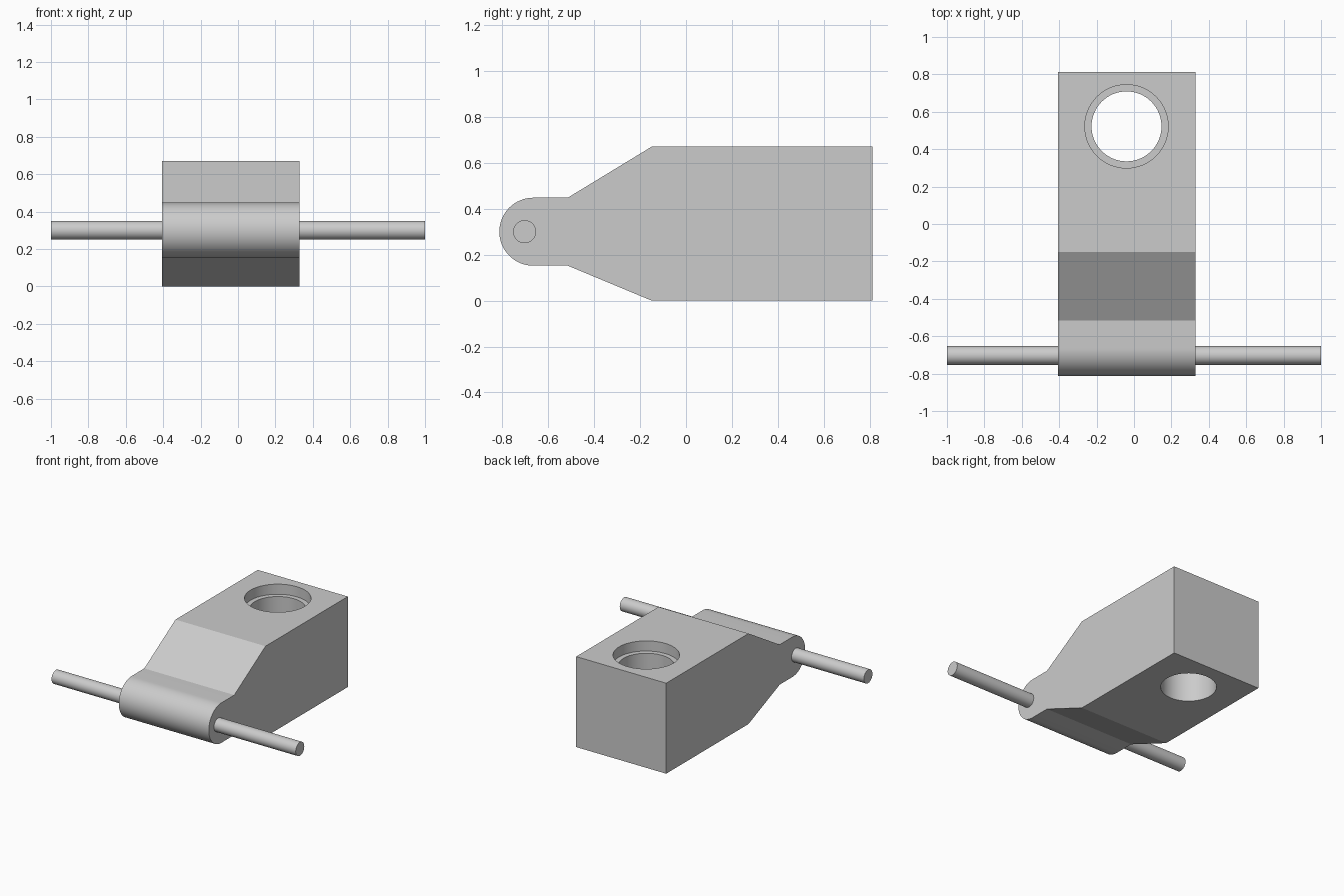
import bpy, bmesh, math
from mathutils import Matrix

cube = bpy.data.objects.get("Cube")
if cube:
    bpy.data.objects.remove(cube)

LEFT, RIGHT = 0.33, -0.407      # side faces of the block
TOP, BACK = 0.67, 0.813
AXIS_Z, NOSE_R = 0.30, 0.148
NOSE_Y = -BACK + NOSE_R
HOLE = (-0.04, 0.522)

grey = bpy.data.materials.new("plain grey")
grey.use_nodes = True
colour = (0.6, 0.6, 0.6, 1)
grey.diffuse_color = colour
grey.node_tree.nodes["Principled BSDF"].inputs["Base Color"].default_value = colour


def add_object(name, bm):
    bmesh.ops.recalc_face_normals(bm, faces=bm.faces)
    mesh = bpy.data.meshes.new(name)
    bm.to_mesh(mesh)
    bm.free()
    mesh.materials.append(grey)
    obj = bpy.data.objects.new(name, mesh)
    bpy.context.collection.objects.link(obj)
    return obj


def activate(obj):
    bpy.ops.object.select_all(action='DESELECT')
    obj.select_set(True)
    bpy.context.view_layer.objects.active = obj


def cylinder(name, radius, length, matrix):
    bm = bmesh.new()
    bmesh.ops.create_cone(bm, cap_ends=True, segments=64, radius1=radius,
                          radius2=radius, depth=length, matrix=matrix)
    return add_object(name, bm)


# Block: side profile with a rounded nose, extruded across the width
profile = [(-0.515, AXIS_Z - NOSE_R), (-0.15, 0), (BACK, 0),
           (BACK, TOP), (-0.15, TOP), (-0.515, AXIS_Z + NOSE_R)]
steps = 32
for i in range(steps + 1):
    a = math.pi / 2 + math.pi * i / steps
    profile.append((NOSE_Y + NOSE_R * math.cos(a), AXIS_Z + NOSE_R * math.sin(a)))
bm = bmesh.new()
face = bm.faces.new([bm.verts.new((RIGHT, y, z)) for y, z in profile])
side = bmesh.ops.extrude_face_region(bm, geom=[face])
moved = [v for v in side["geom"] if isinstance(v, bmesh.types.BMVert)]
bmesh.ops.translate(bm, verts=moved, vec=(LEFT - RIGHT, 0, 0))
block = add_object("hinge_block", bm)

# Through hole and shallow counterbore
bore_depth = 0.075
for name, radius, length, z in (("through_hole_cutter", 0.187, 2, TOP / 2),
                                ("counterbore_cutter", 0.223, 2 * bore_depth, TOP)):
    cutter = cylinder(name, radius, length, Matrix.Translation((*HOLE, z)))
    cutter.hide_render = True
    cut = block.modifiers.new(name, 'BOOLEAN')
    cut.operation = 'DIFFERENCE'
    cut.solver = 'EXACT'
    cut.object = cutter
    activate(block)
    bpy.ops.object.modifier_apply(modifier=cut.name)
    bpy.data.objects.remove(cutter)

# Hinge pin running through the nose
pin = cylinder("hinge_pin", 0.05, 2, Matrix.Translation((0, -0.703, AXIS_Z))
               @ Matrix.Rotation(math.pi / 2, 4, 'Y'))

for obj in (block, pin):
    activate(obj)
    bpy.ops.object.shade_smooth_by_angle(angle=math.radians(15))
